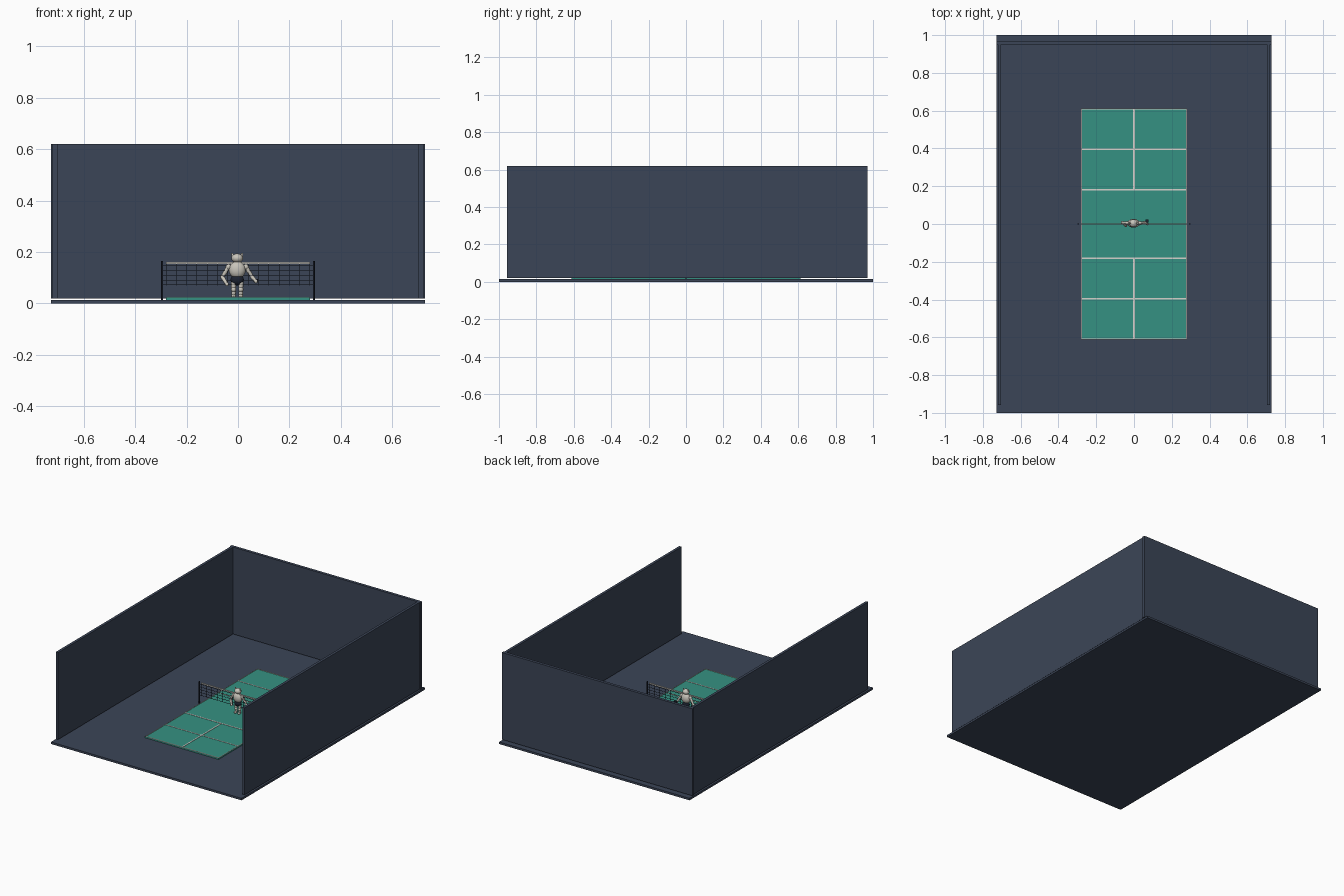
import bpy
from mathutils import Vector

cube = bpy.data.objects.get("Cube")
if cube:
    bpy.data.objects.remove(cube, do_unlink=True)


def material(name, r, g, b):
    """Flat material from 0-255 display values."""
    color = [((c / 255 + 0.055) / 1.055) ** 2.4 for c in (r, g, b)] + [1]
    mat = bpy.data.materials.new(name)
    mat.use_nodes = True
    mat.diffuse_color = color
    mat.node_tree.nodes["Principled BSDF"].inputs["Base Color"].default_value = color
    return mat


SLATE = material("slate blue", 59, 69, 87)
TEAL = material("court teal", 53, 145, 130)
WHITE = material("line white", 214, 212, 206)
NAVY = material("dark navy", 28, 34, 48)
SHELL = material("warm grey shell", 200, 196, 186)


def finish(name, mat, smooth=False):
    obj = bpy.context.object
    obj.name = name
    obj.data.materials.append(mat)
    if smooth:
        bpy.ops.object.shade_smooth_by_angle()
    return obj


def box(name, mat, x, y, z):
    """Box from (low, high) ranges on each axis."""
    ranges = (x, y, z)
    bpy.ops.mesh.primitive_cube_add(size=1, location=[(a + b) / 2 for a, b in ranges])
    bpy.context.object.scale = [b - a for a, b in ranges]
    return finish(name, mat)


def ball(name, mat, center, radii):
    bpy.ops.mesh.primitive_uv_sphere_add(segments=16, ring_count=10, location=center)
    bpy.context.object.scale = radii
    return finish(name, mat, True)


def rod(name, mat, start, end, r1, r2=None, sides=12):
    """Tapered rod between two points."""
    start, end = Vector(start), Vector(end)
    axis = end - start
    bpy.ops.mesh.primitive_cone_add(vertices=sides, radius1=r1, radius2=r1 if r2 is None else r2,
                                    depth=axis.length, location=(start + end) / 2,
                                    rotation=axis.to_track_quat('Z', 'Y').to_euler())
    return finish(name, mat, True)


# Floor and the three surrounding walls, which float just above it
FLOOR, WALL = 0.014, (0.02, 0.62)
box("floor", SLATE, (-0.727, 0.727), (-1, 1), (0, FLOOR))
box("back_wall", SLATE, (-0.727, 0.727), (0.95, 0.97), WALL)
for name, s in (("left", 1), ("right", -1)):
    box(name + "_wall", SLATE, sorted((s * 0.703, s * 0.721)), (-0.957, 0.96), WALL)

# Court slab and painted lines
HX, HY, TOP = 0.28, 0.612, 0.023
LINE = (TOP, TOP + 0.002)
W = 0.004
box("court", TEAL, (-HX, HX), (-HY, HY), (FLOOR, TOP))
for s in (-1, 1):
    for name, y, w in (("base", 0.609, 0.003), ("middle", 0.396, 0.003), ("service", 0.181, W)):
        box(name + "_line", WHITE, (-HX, HX), (s * y - w, s * y + w), LINE)
    box("side_line", WHITE, (s * 0.278 - 0.002, s * 0.278 + 0.002), (-HY, HY), LINE)
    box("center_line", WHITE, (-W, W), sorted((s * 0.181, s * 0.609)), LINE)

# Net: posts, strands and top tape
for s in (-1, 1):
    rod("net_post", NAVY, (s * 0.295, 0, FLOOR), (s * 0.295, 0, 0.165), 0.004)
STRAND = 0.001
for i in range(15):
    x = -HX + i * HX / 7
    box("net_upright", NAVY, (x - STRAND, x + STRAND), (-STRAND, STRAND), (0.07, 0.155))
for i in range(5):
    z = 0.072 + i * 0.019
    box("net_strand", NAVY, (-0.295, 0.295), (-STRAND, STRAND), (z - STRAND, z + STRAND))
box("net_tape", WHITE, (-HX, HX), (-0.003, 0.003), (0.153, 0.161))

# Robot player: body and head
CX, CY = -0.003, 0.004


def at(x, y, z):
    return (CX + x, CY + y, z)


ball("pelvis", NAVY, at(0, 0, 0.092), (0.026, 0.018, 0.022))
ball("torso", SHELL, at(0, 0, 0.131), (0.033, 0.023, 0.034))
rod("neck", NAVY, at(0, 0, 0.155), at(0, 0, 0.168), 0.01)
ball("head", SHELL, at(0, 0, 0.176), (0.023, 0.021, 0.018))

# Robot player: limbs, mirrored; only the forearms differ
HANDS = {1: (0.073, -0.004, 0.086), -1: (0.04, -0.014, 0.075)}
for name, s in (("left", 1), ("right", -1)):
    rod(name + "_ear", SHELL, at(s * 0.017, 0, 0.182), at(s * 0.02, 0, 0.196), 0.006, 0.003)
    ball(name + "_hip", SHELL, at(s * 0.014, 0, 0.078), (0.011, 0.012, 0.011))
    rod(name + "_leg", SHELL, at(s * 0.014, 0, 0.078), at(s * 0.014, 0, 0.03), 0.01, 0.008)
    ball(name + "_knee", SHELL, at(s * 0.014, -0.003, 0.054), (0.01, 0.01, 0.01))
    ball(name + "_foot", SHELL, at(s * 0.014, -0.005, 0.029), (0.009, 0.016, 0.007))
    elbow = at(s * 0.058, 0.004, 0.103)
    hand = at(s * HANDS[s][0], *HANDS[s][1:])
    ball(name + "_shoulder", SHELL, at(s * 0.034, 0, 0.142), (0.011, 0.011, 0.011))
    rod(name + "_upper_arm", SHELL, at(s * 0.034, 0, 0.142), elbow, 0.009, 0.007)
    ball(name + "_elbow", SHELL, elbow, (0.008, 0.008, 0.008))
    rod(name + "_forearm", SHELL, elbow, hand, 0.008, 0.006)
    ball(name + "_hand", SHELL, hand, (0.007, 0.007, 0.008))

# Paddle held at the left hand
box("paddle", NAVY, (0.06, 0.078), (0.008, 0.024), (0.084, 0.096))
